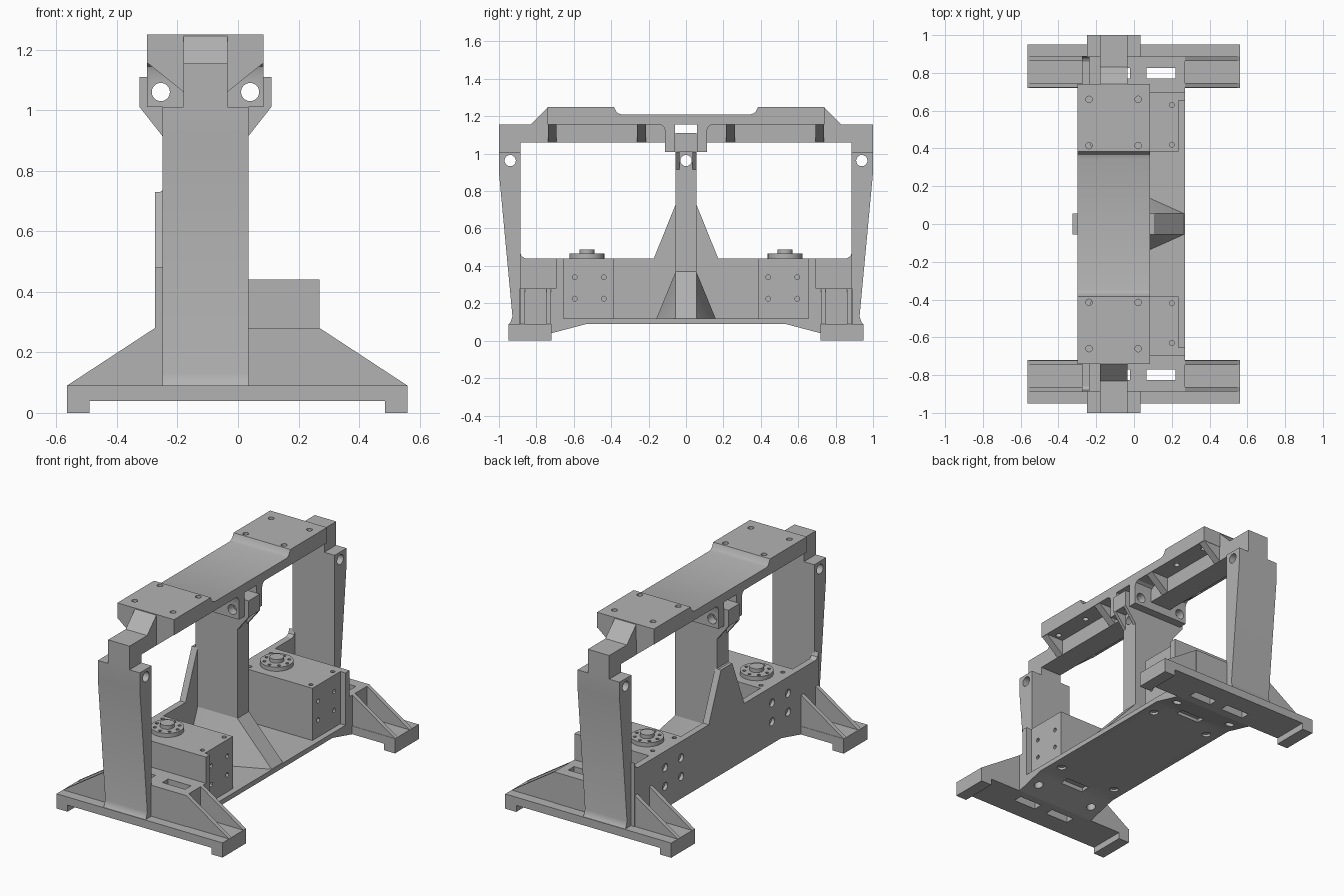
import bpy, bmesh, math
from mathutils import Vector

if "Cube" in bpy.data.objects:
    bpy.data.objects.remove(bpy.data.objects["Cube"], do_unlink=True)

grey = bpy.data.materials.new("machined_grey")
grey.use_nodes = True
grey.diffuse_color = (0.45, 0.45, 0.45, 1)
grey.node_tree.nodes["Principled BSDF"].inputs["Base Color"].default_value = grey.diffuse_color


def finish(name, bm):
    bmesh.ops.recalc_face_normals(bm, faces=bm.faces)
    mesh = bpy.data.meshes.new(name)
    bm.to_mesh(mesh)
    bm.free()
    mesh.materials.append(grey)
    ob = bpy.data.objects.new(name, mesh)
    bpy.context.collection.objects.link(ob)
    return ob


def place(axis, u, v, w):
    """Profile point (u, v) at depth w along the axis."""
    return {"x": (w, u, v), "y": (u, w, v), "z": (u, v, w)}[axis]


def add_prism(bm, axis, pts, lo, hi):
    a = [bm.verts.new(place(axis, u, v, lo)) for u, v in pts]
    b = [bm.verts.new(place(axis, u, v, hi)) for u, v in pts]
    bm.faces.new(a)
    bm.faces.new(b[::-1])
    for i in range(len(pts)):
        j = (i + 1) % len(pts)
        bm.faces.new((a[i], b[i], b[j], a[j]))


def circle(u, v, r, n=24):
    return [(u + r * math.cos(math.tau * i / n), v + r * math.sin(math.tau * i / n)) for i in range(n)]


def rect(u0, u1, v0, v1):
    return [(u0, v0), (u1, v0), (u1, v1), (u0, v1)]


def prism(name, axis, pts, lo, hi):
    bm = bmesh.new()
    add_prism(bm, axis, pts, lo, hi)
    return finish(name, bm)


def hull(name, pts):
    bm = bmesh.new()
    for p in pts:
        bm.verts.new(p)
    bmesh.ops.convex_hull(bm, input=bm.verts)
    return finish(name, bm)


def cut(ob, cutters):
    """Subtract a list of (axis, profile, lo, hi) prisms."""
    bm = bmesh.new()
    for c in cutters:
        add_prism(bm, *c)
    tool = finish("cutter", bm)
    tool.hide_render = True
    mod = ob.modifiers.new("cut", "BOOLEAN")
    mod.operation, mod.solver, mod.object = "DIFFERENCE", "EXACT", tool
    bpy.context.view_layer.objects.active = ob
    bpy.ops.object.modifier_apply(modifier=mod.name)
    bpy.data.objects.remove(tool, do_unlink=True)


def mirrored(half):
    """Close a profile whose right half runs from bottom to top."""
    return half + [(-u, v) for u, v in reversed(half)]


CX = -0.108                      # centre line of the posts and beam
POST = (-0.25, 0.035)
NECK = (-0.18, -0.035)
BEAM = (-0.3, 0.085)
SCREW_Y = (0.42, 0.63)
MOTOR_Y, MOTOR_Z = (0.44, 0.595), (0.225, 0.34)
SIDES = (-1, 1)

# Base plate with screw pockets and slots underneath
plate = prism("base_plate", "x", mirrored([(0.72, 0.04), (0.72, 0.12)])[:2]
              + [(-0.72, 0.12), (-0.72, 0.04), (-0.53, 0.09), (0.53, 0.09)], -0.275, 0.27)
pockets = []
for s in SIDES:
    for y in SCREW_Y:
        pockets += [("z", circle(x, s * y, 0.026), 0, 0.105) for x in (-0.2, 0.2)]
    pockets.append(("z", rect(-0.07, 0.09, s * 0.525 - 0.028, s * 0.525 + 0.028), 0, 0.11))
cut(plate, pockets)

# Back wall rising to a peak behind the centre post
wall = prism("back_wall", "x", mirrored(
    [(0.89, 0.09), (0.89, 0.48), (0.88, 0.453), (0.86, 0.44), (0.172, 0.44), (0.055, 0.73)]), -0.275, -0.235)
cut(wall, [("x", circle(s * y, z, 0.024), -0.4, -0.255) for s in SIDES for y in MOTOR_Y for z in MOTOR_Z])
prism("wall_peak_cap", "y", [(-0.275, 0.7), (-0.27, 0.72), (-0.25, 0.735), (-0.25, 0.77), (-0.235, 0.77), (-0.235, 0.7)],
      -0.055, 0.055)

for s in SIDES:
    end = "front" if s < 0 else "rear"
    # Foot bar with pads, raised deck and slots
    foot = prism(end + "_foot", "y", [(-0.565, 0), (-0.49, 0), (-0.49, 0.04), (0.485, 0.04), (0.485, 0),
                                      (0.56, 0), (0.56, 0.09), (-0.565, 0.09)], s * 0.72, s * 0.95)
    deck = prism(end + "_deck", "y", rect(-0.275, 0.27, 0.085, 0.28), s * 0.69, s * 0.89)
    for part in (foot, deck):
        cut(part, [("z", rect(a, b, s * 0.7975 - 0.028, s * 0.7975 + 0.028), -0.1, 0.5)
                   for a, b in ((0.065, 0.22), (-0.18, -0.02))])
    # Sloping ribs on both ends of the foot
    for tag, inner, outer in (("left", 0.26, 0.56), ("right", -0.265, -0.565)):
        for i, y in enumerate((0.722, 0.862)):
            prism(f"{end}_{tag}_rib_{i + 1}", "y", [(inner, 0.085), (outer, 0.09), (inner + 0.01 * (1 if inner > 0 else -1), 0.28),
                                                    (inner, 0.28)], s * y, s * (y + 0.025))
    # End post leaning outward, with a cross hole
    post = prism(end + "_post", "x", [(s * y, z) for y, z in (
        (0.885, 0.085), (0.95, 0.085), (0.938, 0.1), (0.928, 0.13), (1, 0.9), (1, 1.01), (0.885, 1.01))], *POST)
    cut(post, [("x", circle(s * 0.94, 0.963, 0.03), -0.4, 0.2)])
    # Neck linking post and beam
    prism(end + "_neck", "x", [(s * y, z) for y, z in (
        (1, 1.005), (1, 1.155), (0.83, 1.155), (0.74, 1.245), (0.7, 1.245), (0.7, 1.06), (0.885, 1.06), (0.885, 1.005))], *NECK)
    # Motor housing and its mounting plate
    prism(end + "_mount_plate", "y", rect(-0.25, 0.27, 0.1, 0.44), s * 0.655, s * 0.695)
    box = prism(end + "_motor_box", "y", rect(-0.24, 0.235, 0.11, 0.44), s * 0.385, s * 0.66)
    cut(box, [("x", circle(s * y, z, 0.013, 12), 0.2, 0.3) for y in MOTOR_Y for z in MOTOR_Z]
        + [("z", circle(x, s * y, 0.013, 12), 0.4, 0.5) for y in SCREW_Y for x in (-0.215, 0.2)])
    # Output flange with bolt circle, and hub
    flange = prism(end + "_flange", "z", circle(CX, s * 0.53, 0.093, 40), 0.435, 0.465)
    cut(flange, [("z", circle(u, v, 0.01, 10), 0.45, 0.5) for u, v in circle(CX, s * 0.53, 0.07, 8)])
    prism(end + "_hub", "z", circle(CX, s * 0.53, 0.04), 0.46, 0.488)

# Beam: recessed top plate with screw holes
beam = prism("beam_plate", "x", mirrored(
    [(0.74, 1.155), (0.74, 1.25), (0.385, 1.25), (0.376, 1.23), (0.364, 1.216), (0.345, 1.21)]), *BEAM)
cut(beam, [("z", circle(x, s * y, 0.017, 16), 1.1, 1.3) for s in SIDES for y in (0.415, 0.66) for x in (-0.238, 0.022)])

# Beam web, triangular gussets and hinge lugs
pin_holes = [("y", circle(x, 1.06, 0.03), -0.3, 0.3) for x in (-0.255, 0.04)]
for s in SIDES:
    end = "front" if s < 0 else "rear"
    prism(end + "_beam_web", "y", rect(*NECK, 1.06, 1.16), s * 0.06, s * 0.74)
    for i, (a, b) in enumerate(((0.215, 0.263), (0.692, 0.738))):
        prism(f"{end}_gusset_{i + 1}", "y", [(-0.3, 1.157), (-0.18, 1.06), (-0.035, 1.06), (0.085, 1.157)], s * a, s * b)
    lug = prism(end + "_hinge_lug", "x", [(s * y, z) for y, z in (
        (0.06, 1.01), (0.112, 1.01), (0.112, 1.125), (0.12, 1.145), (0.14, 1.157), (0.06, 1.157))], *BEAM)
    cut(lug, pin_holes)

# Centre post with a flared, drilled head
centre = prism("centre_post", "y", [(-0.25, 0.1), (0.035, 0.1), (0.035, 0.915), (0.11, 1.01), (0.11, 1.11),
                                    (-0.325, 1.11), (-0.325, 1.01), (-0.25, 0.915)], -0.055, 0.055)
cut(centre, [("x", rect(-0.036, 0.036, 0.88, 1.01), 0.035, 0.2),
             ("x", rect(-0.036, 0.036, 0.88, 1.01), -0.4, -0.25)])
cut(centre, pin_holes)
cut(centre, [("x", circle(0, 0.963, 0.03), -0.5, 0.3)])

# Spreading base of the centre post with a sloping brace
hull("centre_brace", [Vector((x, s * y, z)) for s in SIDES for x, y, z in (
    (-0.24, 0.055, 0.37), (0.035, 0.055, 0.37), (-0.24, 0.16, 0.115), (0.035, 0.16, 0.115), (0.27, 0.055, 0.115))])

# Smooth the round parts, keep the edges crisp
bpy.ops.object.select_all(action="DESELECT")
for ob in bpy.context.collection.objects:
    if ob.type == "MESH" and grey.name in ob.data.materials:
        ob.select_set(True)
        bpy.context.view_layer.objects.active = ob
bpy.ops.object.shade_smooth_by_angle(angle=math.radians(30))
